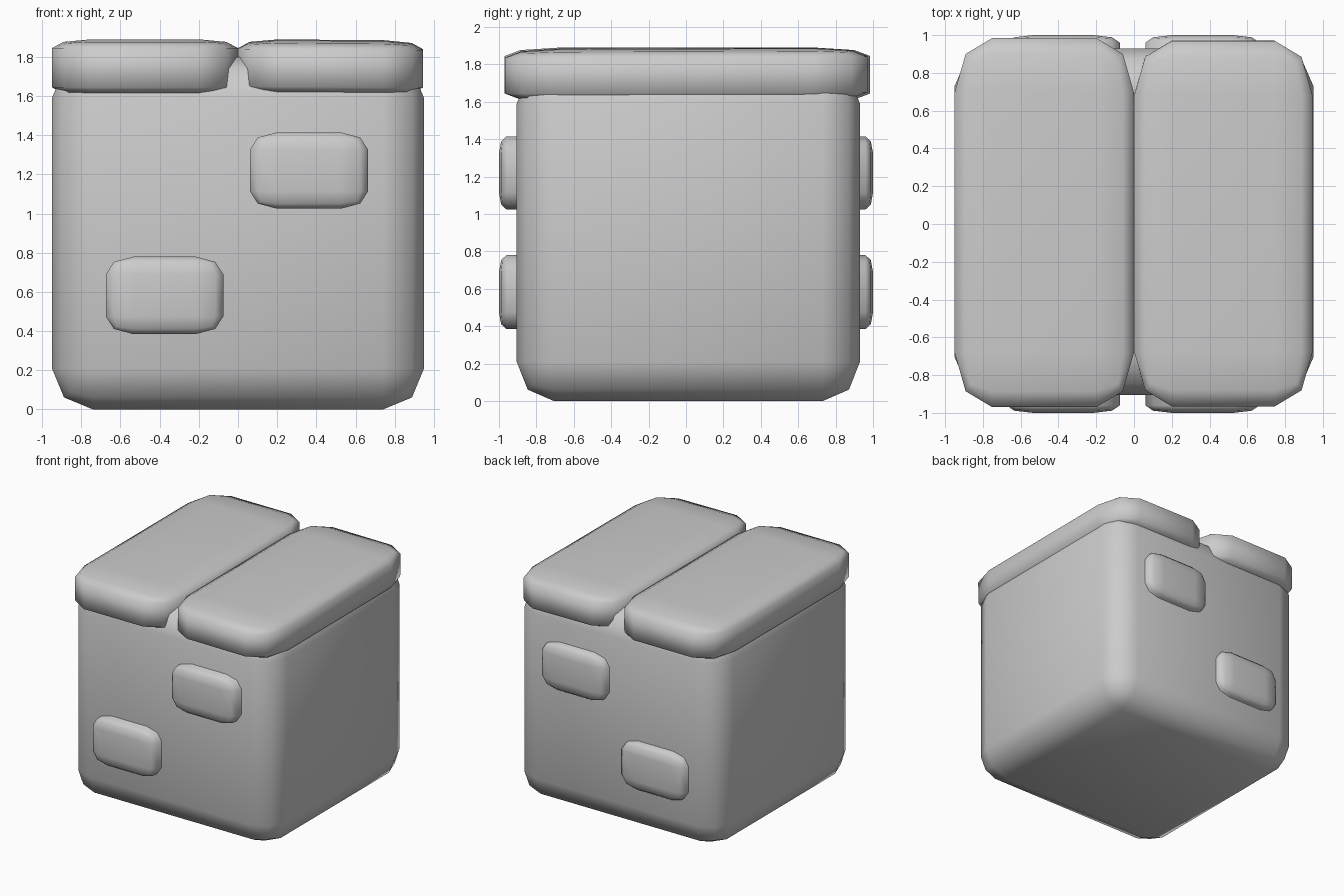
import bpy, bmesh
from math import radians
from mathutils import Vector, Matrix

if "Cube" in bpy.data.objects:
    bpy.data.objects.remove(bpy.data.objects["Cube"])


def soft_box(name, lo, hi, inset, rot=(0, 0)):
    """Rounded box between two corners; inset = rounding depth along x, y, z."""
    lo, hi, inset = Vector(lo), Vector(hi), Vector(inset)
    size = hi - lo
    r = 0.2
    bm = bmesh.new()
    bmesh.ops.create_cube(bm, size=1)
    # round at an even radius, then squash so each axis gets its own inset
    for v in bm.verts:
        v.co = Vector([v.co[i] * size[i] * r / inset[i] for i in range(3)])
    bmesh.ops.bevel(bm, geom=bm.edges[:], offset=r, segments=2, profile=0.5,
                    affect='EDGES', clamp_overlap=True)
    for v in bm.verts:
        v.co = Vector([v.co[i] * inset[i] / r for i in range(3)])
    bm.transform(Matrix.Rotation(radians(rot[0]), 4, 'X')
                 @ Matrix.Rotation(radians(rot[1]), 4, 'Y'))
    for f in bm.faces:
        f.smooth = True
    mesh = bpy.data.meshes.new(name)
    bm.to_mesh(mesh)
    bm.free()
    ob = bpy.data.objects.new(name, mesh)
    ob.location = (lo + hi) / 2
    bpy.context.collection.objects.link(ob)
    return ob


# main block
soft_box("body", (-0.95, -0.905, 0), (0.95, 0.93, 1.8), (0.21, 0.2, 0.21))

# two cap slabs, the right one sitting very slightly askew
soft_box("left_cap_slab", (-0.95, -0.97, 1.6), (0, 0.985, 1.89),
         (0.2, 0.29, 0.045))
soft_box("right_cap_slab", (0, -0.965, 1.605), (0.945, 0.97, 1.885),
         (0.2, 0.29, 0.045), rot=(0.2, 0.4))

# raised bricks, running through so they show at front and back
for name, x0, x1, z0, z1 in (("upper_brick", 0.06, 0.665, 1.025, 1.415),
                             ("lower_brick", -0.675, -0.075, 0.385, 0.78)):
    soft_box(name, (x0, -1, z0), (x1, 1, z1), (0.14, 0.04, 0.09))
